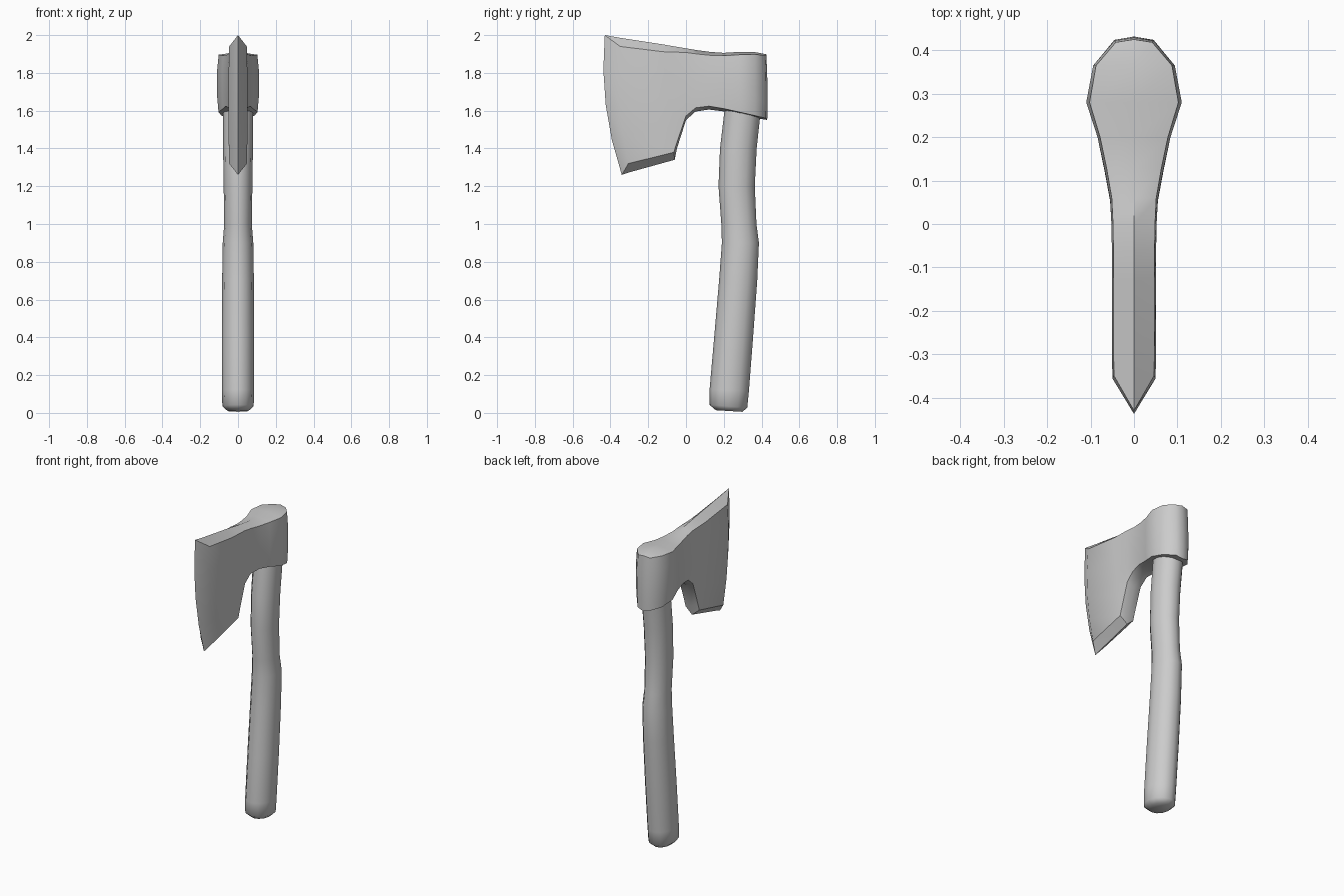
import bpy, bmesh, math
from mathutils import Vector

if "Cube" in bpy.data.objects:
    bpy.data.objects.remove(bpy.data.objects["Cube"])


def loft(name, rings, angle, cap=True):
    """Skin a series of equal-length closed rings into a mesh object."""
    bm = bmesh.new()
    vs = [[bm.verts.new(p) for p in ring] for ring in rings]
    n = len(rings[0])
    for a, b in zip(vs, vs[1:]):
        for i in range(n):
            j = (i + 1) % n
            bm.faces.new((a[i], a[j], b[j], b[i]))
    if cap:
        bm.faces.new(vs[0][::-1])
        bm.faces.new(vs[-1])
    bmesh.ops.remove_doubles(bm, verts=bm.verts, dist=1e-4)
    bmesh.ops.recalc_face_normals(bm, faces=bm.faces)
    me = bpy.data.meshes.new(name)
    bm.to_mesh(me)
    bm.free()
    ob = bpy.data.objects.new(name, me)
    bpy.context.collection.objects.link(ob)
    bpy.ops.object.select_all(action='DESELECT')
    ob.select_set(True)
    bpy.context.view_layer.objects.active = ob
    bpy.ops.object.shade_smooth_by_angle(angle=math.radians(angle))
    return ob


# Handle: (z, centre y, half width x, half depth y, tilt of the ring)
handle_rings = [
    (0.010, 0.228, 0.055, 0.070, -0.06),
    (0.035, 0.224, 0.083, 0.100, -0.08),
    (0.12, 0.229, 0.085, 0.104, -0.05),
    (0.40, 0.252, 0.086, 0.103, 0),
    (0.70, 0.276, 0.084, 0.101, 0),
    (0.90, 0.288, 0.081, 0.098, 0),
    (1.00, 0.280, 0.073, 0.093, 0),
    (1.20, 0.268, 0.076, 0.096, 0),
    (1.40, 0.277, 0.079, 0.097, 0),
    (1.62, 0.302, 0.081, 0.096, 0),
]
SIDES = 12
rings = []
for z, cy, rx, ry, tilt in handle_rings:
    ring = []
    for i in range(SIDES):
        t = 2 * math.pi * i / SIDES
        dy = ry * math.sin(t)
        ring.append((rx * math.cos(t), cy + dy, z + tilt * dy))
    rings.append(ring)
loft("handle", rings, 50)

# Head: (top y, top z, bottom y, bottom z, half width, rim inset, bow in y)
stations = [
    (-0.43, 2.00, -0.34, 1.26, 0, 0.0, -0.04),
    (-0.345, 1.985, -0.295, 1.275, 0.05, 0.045, -0.03),
    (-0.13, 1.952, -0.06, 1.34, 0.051, 0.04, 0),
    (-0.06, 1.940, -0.048, 1.40, 0.051, 0.03, 0),
    (0.0, 1.930, 0.0, 1.55, 0.052, 0.022, 0),
    (0.06, 1.920, 0.05, 1.595, 0.055, 0.02, 0),
    (0.13, 1.911, 0.12, 1.606, 0.068, 0.018, 0),
    (0.20, 1.906, 0.20, 1.596, 0.084, 0.015, 0),
    (0.28, 1.911, 0.28, 1.578, 0.110, 0.015, 0),
    (0.365, 1.910, 0.365, 1.562, 0.094, 0.012, 0),
    (0.418, 1.900, 0.422, 1.552, 0.045, 0.008, 0.004),
    (0.425, 1.898, 0.430, 1.550, 0, 0.0, 0.004),
]
LEVELS = [(0, 0.93), (0.25, 1), (0.5, 1), (0.75, 1), (1, 0.94)]
rings = []
for yt, zt, yb, zb, w, inset, bow in stations:
    top, bot = Vector((0, yt, zt)), Vector((0, yb, zb))
    f0 = inset / (top - bot).length
    side = []
    for f, k in LEVELS:
        f = f0 + f * (1 - 2 * f0)
        p = top.lerp(bot, f) + Vector((w * k, bow * 4 * f * (1 - f), 0))
        side.append(p)
    mirror = [Vector((-p.x, p.y, p.z)) for p in reversed(side)]
    rings.append([top] + side + [bot] + mirror)
loft("axe_head", rings, 45, cap=False)
